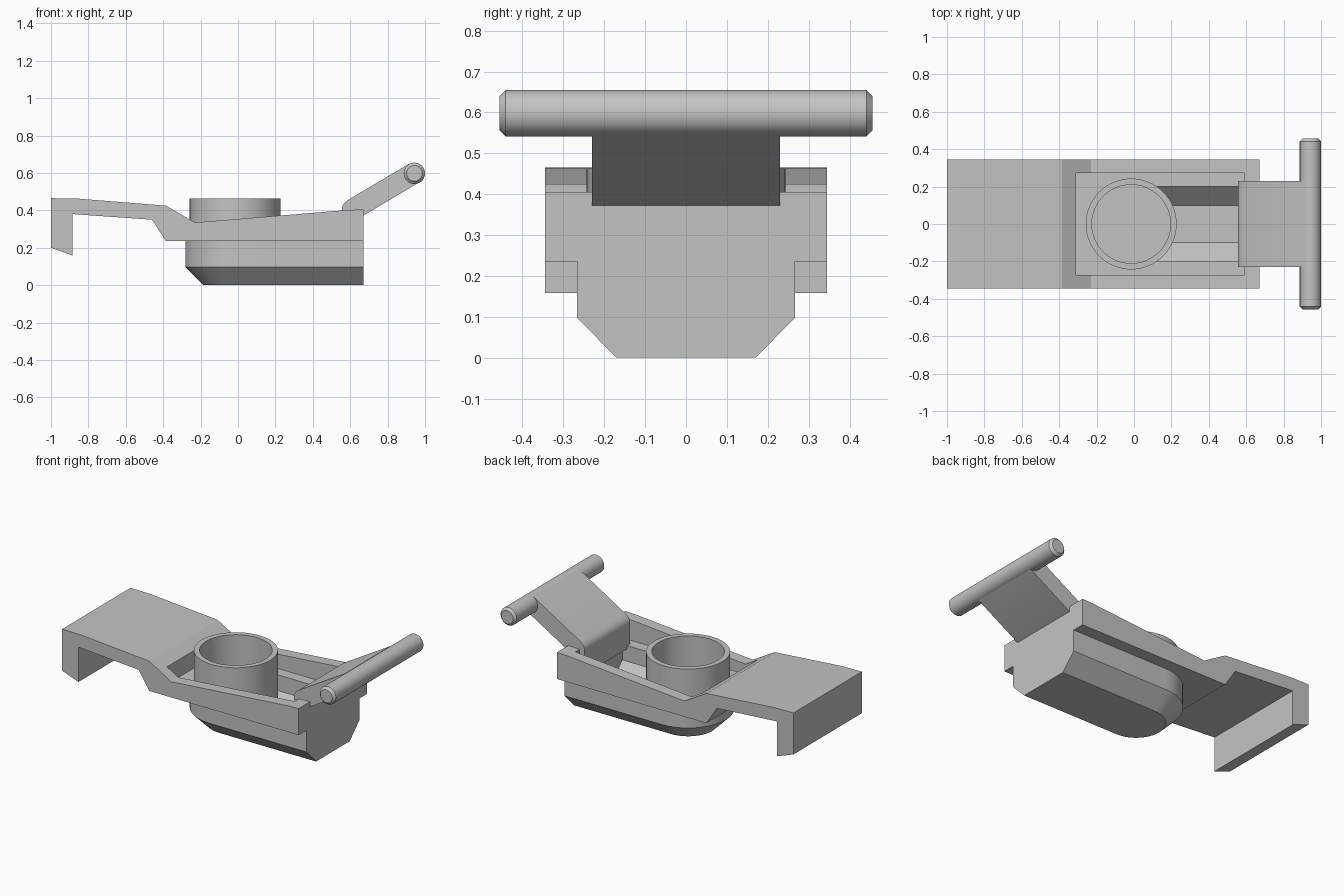
import bpy, bmesh, math

if "Cube" in bpy.data.objects:
    bpy.data.objects.remove(bpy.data.objects["Cube"])

grey = bpy.data.materials.new("plain grey")
grey.diffuse_color = (0.55, 0.55, 0.55, 1)
grey.use_nodes = True
grey.node_tree.nodes["Principled BSDF"].inputs["Base Color"].default_value = grey.diffuse_color


def finish(bm, name):
    bmesh.ops.recalc_face_normals(bm, faces=bm.faces)
    mesh = bpy.data.meshes.new(name)
    bm.to_mesh(mesh)
    bm.free()
    ob = bpy.data.objects.new(name, mesh)
    bpy.context.collection.objects.link(ob)
    mesh.materials.append(grey)
    return ob


def loft(name, rings, closed=False):
    """Skin a list of point rings; cap the ends unless the rings form a loop."""
    bm = bmesh.new()
    loops = [[bm.verts.new(p) for p in ring] for ring in rings]
    n = len(loops[0])
    for a, b in zip(loops, loops[1:]):
        for i in range(n):
            j = (i + 1) % n
            bm.faces.new((a[i], a[j], b[j], b[i]))
    if not closed:
        bm.faces.new(loops[0])
        bm.faces.new(loops[-1])
    return finish(bm, name)


def side_profile(name, pts, half):
    return loft(name, [[(x, y, z) for x, z in pts] for y in (-half, half)])


def circle(r, z, cx=-0.015, n=64):
    return [(cx + r * math.cos(2 * math.pi * i / n),
             r * math.sin(2 * math.pi * i / n), z) for i in range(n)]


def boolean(ob, other, op):
    mod = ob.modifiers.new(op, 'BOOLEAN')
    mod.operation, mod.solver, mod.object = op, 'EXACT', other
    bpy.context.view_layer.objects.active = ob
    bpy.ops.object.modifier_apply(modifier=mod.name)
    bpy.data.objects.remove(other)


def smooth(ob):
    bpy.ops.object.select_all(action='DESELECT')
    ob.select_set(True)
    bpy.context.view_layer.objects.active = ob
    bpy.ops.object.shade_smooth_by_angle(angle=math.radians(25))


# Frame with hooked arm
frame = side_profile("frame", [
    (-1, 0.465), (-0.86, 0.463), (-0.385, 0.425), (-0.23, 0.335),
    (0.59, 0.402), (0.67, 0.405), (0.67, 0.235), (-0.385, 0.235),
    (-0.46, 0.35), (-0.885, 0.38), (-0.885, 0.158), (-1, 0.2)], 0.345)


# Hull with a round end and a chamfered bottom
def hull_ring(r, z, n=32):
    arc = [(-0.015 + r * math.cos(a), r * math.sin(a), z)
           for a in (math.pi / 2 + math.pi * i / n for i in range(n + 1))]
    return arc + [(0.67, -r, z), (0.67, r, z)]


hull = loft("hull", [hull_ring(0.17, 0), hull_ring(0.267, 0.098),
                     hull_ring(0.267, 0.25)])
boolean(frame, hull, 'UNION')

# Recess between the rails, round seat for the cup, sloped trough
recess = side_profile("recess_cutter", [(-0.31, 0.27), (0.59, 0.27),
                                        (0.59, 0.6), (-0.31, 0.6)], 0.272)
boolean(frame, recess, 'DIFFERENCE')
seat = loft("seat_cutter", [circle(0.228, 0.085), circle(0.228, 0.6)])
boolean(frame, seat, 'DIFFERENCE')
section = [(-0.1, 0.07), (0.1, 0.07), (0.2, 0.17), (0.2, 0.5),
           (-0.2, 0.5), (-0.2, 0.17)]
trough = loft("trough_cutter", [[(x, y, z) for y, z in section]
                                for x in (0.0, 0.59)])
boolean(frame, trough, 'DIFFERENCE')
smooth(frame)

# Open cup with a floor
cup = loft("cup", [circle(0.243, 0.08), circle(0.243, 0.463),
                   circle(0.21, 0.463), circle(0.21, 0.1)])
smooth(cup)

# Slanted handle neck with a rounded heel
neck = side_profile("handle_neck", [
    (0.555, 0.25), (0.555, 0.405), (0.559, 0.425), (0.57, 0.44),
    (0.587, 0.455), (0.9145, 0.649), (0.943, 0.6), (0.9715, 0.551),
    (0.67, 0.372), (0.65, 0.365), (0.65, 0.25)], 0.23)
smooth(neck)

# Round crossbar with chamfered ends
bar = loft("handle_bar", [
    [(0.943 + r * math.cos(2 * math.pi * i / 40), y,
      0.598 + r * math.sin(2 * math.pi * i / 40)) for i in range(40)]
    for y, r in ((-0.456, 0.042), (-0.441, 0.057), (0.441, 0.057), (0.456, 0.042))])
smooth(bar)
